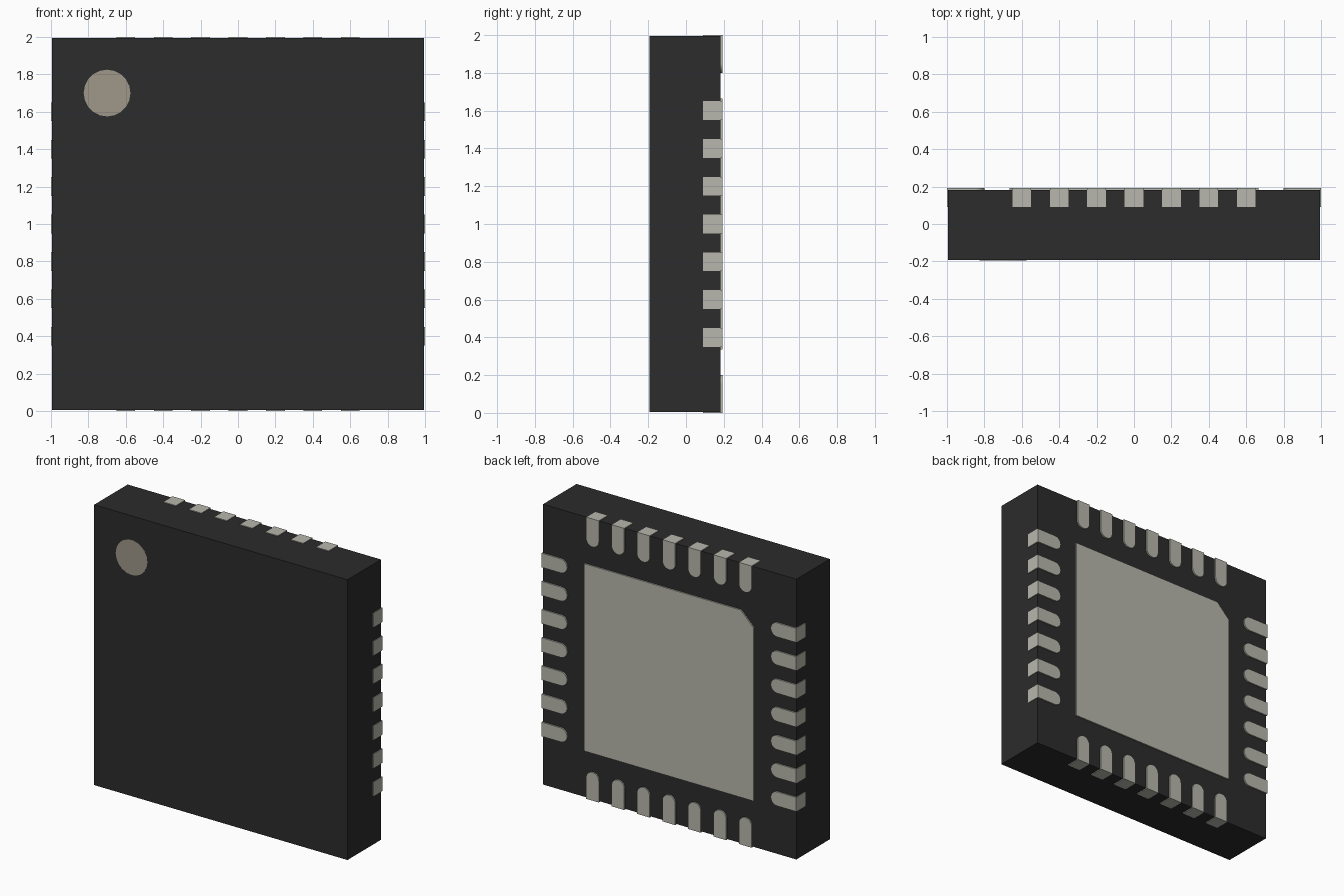
import bpy, bmesh, math
from mathutils import Matrix

if "Cube" in bpy.data.objects:
    bpy.data.objects.remove(bpy.data.objects["Cube"])

BACK = 0.193      # outer face of the contacts
HALF = 1.0        # contacts reach the full 2 x 2 outline


def material(name, rgb):
    m = bpy.data.materials.new(name)
    m.diffuse_color = (*rgb, 1)
    m.use_nodes = True
    m.node_tree.nodes["Principled BSDF"].inputs["Base Color"].default_value = m.diffuse_color
    return m


def plate(name, outline, y0, y1, mat, turn=0.0):
    """Extrude an (x, z) outline from y0 to y1, turned about the package centre."""
    bm = bmesh.new()
    face = bm.faces.new([bm.verts.new((x, y0, z)) for x, z in outline])
    ext = bmesh.ops.extrude_face_region(bm, geom=[face])
    for v in ext["geom"]:
        if isinstance(v, bmesh.types.BMVert):
            v.co.y = y1
    bmesh.ops.recalc_face_normals(bm, faces=bm.faces)
    bm.transform(Matrix.Translation((0, 0, 1)) @ Matrix.Rotation(turn, 4, 'Y'))
    me = bpy.data.meshes.new(name)
    bm.to_mesh(me)
    bm.free()
    me.materials.append(mat)
    ob = bpy.data.objects.new(name, me)
    bpy.context.collection.objects.link(ob)
    return ob


def arc(cx, cz, r, a0, a1, n):
    return [(cx + r * math.cos(a0 + (a1 - a0) * i / n),
             cz + r * math.sin(a0 + (a1 - a0) * i / n)) for i in range(n + 1)]


black = material("black_resin", (0.025, 0.025, 0.025))
metal = material("tinned_metal", (0.477, 0.477, 0.42))
beige = material("marker_paint", (0.35, 0.31, 0.25))

# Moulded body
b = 0.995
plate("body", [(-b, -b), (b, -b), (b, b), (-b, b)], -BACK, 0.183, black)

# Pin-one marker on the front
plate("corner_marker", arc(-0.7, 0.7, 0.125, 0, 2 * math.pi, 20)[:-1],
      -BACK - 0.001, -BACK + 0.004, beige)

# Central thermal pad with one clipped corner
p, c = 0.665, 0.1
plate("thermal_pad", [(-p, -p), (p, -p), (p, p), (-p + c, p), (-p, p - c)],
      0.17, BACK, metal)

# Seven round-ended contacts along each of the four edges
w, length = 0.05, 0.2
for side in range(4):
    for i in range(-3, 4):
        x = i * 0.2
        outline = [(x + w, HALF), (x - w, HALF)]
        outline += arc(x, HALF - length + w, w, math.pi, 2 * math.pi, 12)
        plate(f"contact_{side + 1}_{i + 4}", outline, 0.09, BACK, metal,
              side * math.pi / 2)
